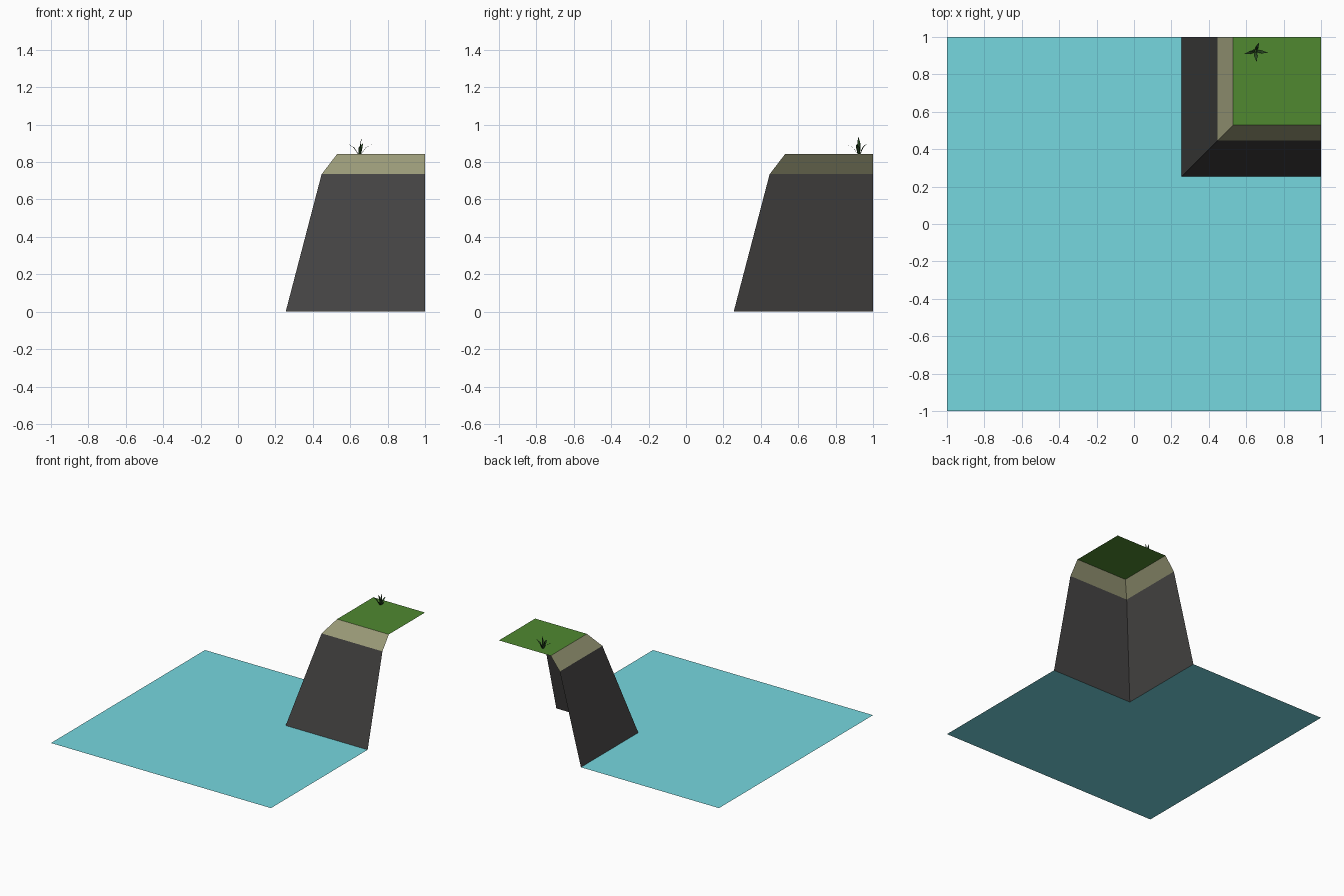
import bpy
from mathutils import Vector

if "Cube" in bpy.data.objects:
    bpy.data.objects.remove(bpy.data.objects["Cube"])


def material(name, rgb):
    m = bpy.data.materials.new(name)
    m.diffuse_color = (*rgb, 1)
    m.use_nodes = True
    m.node_tree.nodes["Principled BSDF"].inputs["Base Color"].default_value = m.diffuse_color
    return m


def mesh_object(name, verts, faces, mat):
    me = bpy.data.meshes.new(name)
    me.from_pydata(verts, [], faces)
    me.materials.append(mat)
    ob = bpy.data.objects.new(name, me)
    bpy.context.collection.objects.link(ob)
    return ob


def corner_band(name, low, high, mat):
    """Sloped strip wrapping the inner corner; low/high are (inset, z)."""
    verts = []
    for a, z in (low, high):
        verts += [(a, 1, z), (a, a, z), (1, a, z)]
    return mesh_object(name, verts, [(0, 1, 4, 3), (1, 2, 5, 4)], mat)


water = material("water", (0.18, 0.68, 0.74))
rock = material("rock", (0.06, 0.058, 0.057))
soil = material("soil", (0.33, 0.33, 0.19))
grass = material("grass", (0.08, 0.25, 0.03))
leaf = material("leaf", (0.02, 0.06, 0.015))

# Cliff profile: inset of the corner and height
base, shoulder, rim = (0.255, 0), (0.447, 0.735), (0.53, 0.843)

# Water tile with the cliff corner left open
b = base[0]
mesh_object("water_surface",
            [(-1, -1, 0), (1, -1, 0), (1, b, 0), (b, b, 0), (b, 1, 0), (-1, 1, 0)],
            [(0, 1, 2, 3), (0, 3, 4, 5)], water)

# Cliff wall, soil band and grass top
corner_band("cliff_wall", base, shoulder, rock)
corner_band("soil_band", shoulder, rim, soil)
r, top = rim
mesh_object("grass_top", [(r, r, top), (1, r, top), (1, 1, top), (r, 1, top)],
            [(0, 1, 2, 3)], grass)

# Grass tuft: bent tapering blades given by their tips
root = Vector((0.65, 0.925, top))
tips = [(0.588, 0.908, 0.897), (0.668, 0.97, 0.902), (0.718, 0.915, 0.897),
        (0.655, 0.865, 0.893), (0.662, 0.922, 0.937), (0.627, 0.925, 0.925)]
verts, faces = [], []
for t in tips:
    tip = Vector(t)
    out = Vector((tip.x - root.x, tip.y - root.y, 0))
    side = Vector((-out.y, out.x, 0)).normalized()
    foot = root + out * 0.12
    mid = root + out * 0.5 + Vector((0, 0, (tip.z - top) * 0.65))
    n = len(verts)
    verts += [foot - side * 0.006, foot + side * 0.006,
              mid + side * 0.008, mid - side * 0.008, tip]
    faces += [(n, n + 1, n + 2, n + 3), (n + 3, n + 2, n + 4)]
mesh_object("grass_tuft", verts, faces, leaf)
